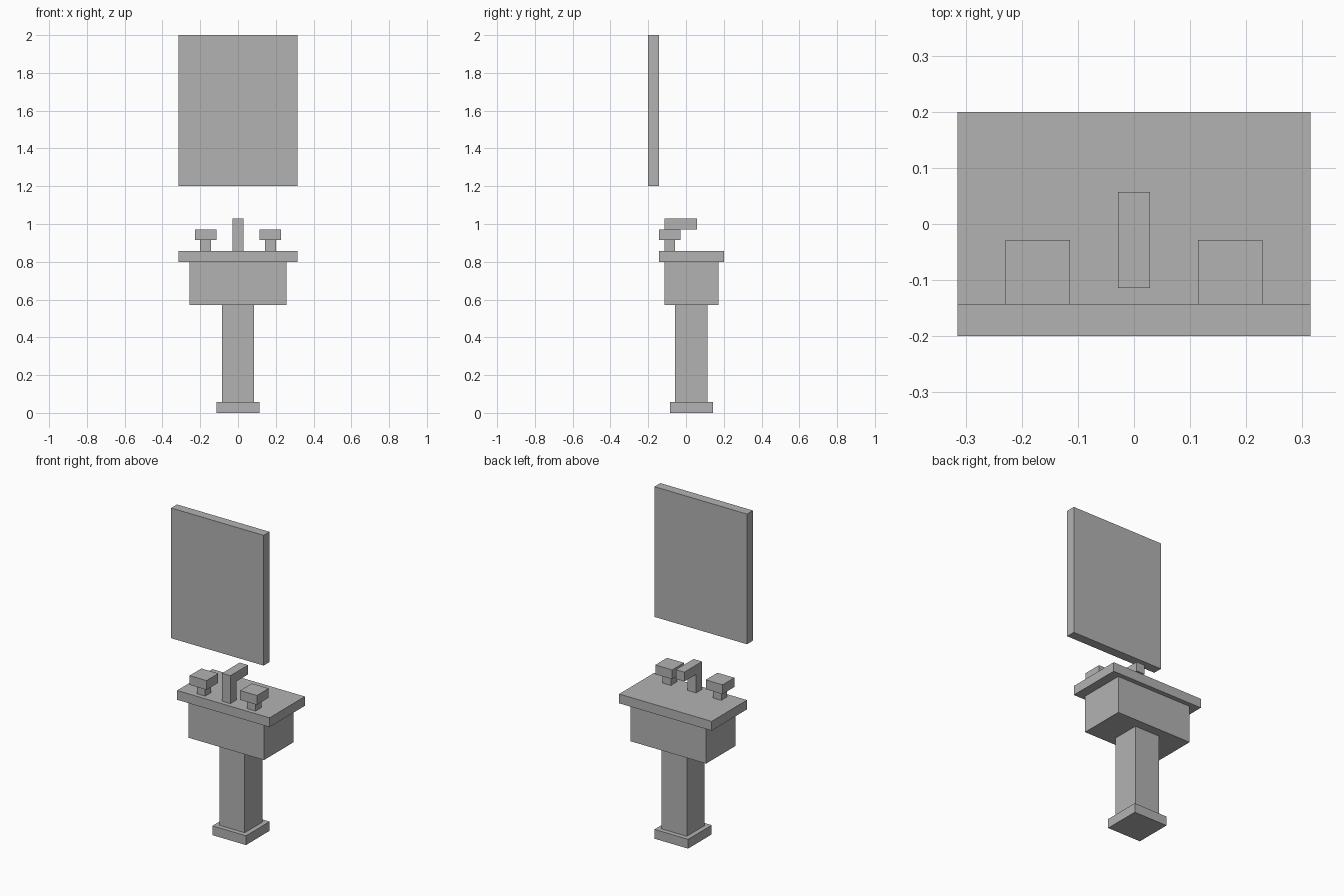
import bpy
import bmesh

U = 1 / 35  # modelling grid step

cube = bpy.data.objects.get("Cube")
if cube:
    bpy.data.objects.remove(cube, do_unlink=True)

grey = bpy.data.materials.new("plain_grey")
grey.use_nodes = True
colour = (0.45, 0.45, 0.45, 1)
grey.diffuse_color = colour
grey.node_tree.nodes["Principled BSDF"].inputs["Base Color"].default_value = colour


def extrude_profile(name, profile, x0, x1):
    """Extrude a (y, z) outline from x0 to x1, all in grid steps."""
    bm = bmesh.new()
    face = bm.faces.new([bm.verts.new((x0 * U, y * U, z * U)) for y, z in profile])
    ext = bmesh.ops.extrude_face_region(bm, geom=[face])
    moved = [v for v in ext["geom"] if isinstance(v, bmesh.types.BMVert)]
    bmesh.ops.translate(bm, verts=moved, vec=((x1 - x0) * U, 0, 0))
    bmesh.ops.recalc_face_normals(bm, faces=bm.faces)
    mesh = bpy.data.meshes.new(name)
    bm.to_mesh(mesh)
    bm.free()
    mesh.materials.append(grey)
    obj = bpy.data.objects.new(name, mesh)
    bpy.context.collection.objects.link(obj)
    return obj


def box(name, x, y, z):
    outline = [(y[0], z[0]), (y[1], z[0]), (y[1], z[1]), (y[0], z[1])]
    return extrude_profile(name, outline, *x)


# Pedestal and basin, stacked from the floor up
box("pedestal_base", (-4, 4), (-3, 5), (0, 2))
box("pedestal_column", (-3, 3), (-2, 4), (2, 20))
box("basin", (-9, 9), (-4, 6), (20, 28))
box("basin_rim", (-11, 11), (-5, 7), (28, 30))

# Tap handles on both sides
for side, s in (("left", 1), ("right", -1)):
    box(side + "_tap_stem", sorted((5 * s, 7 * s)), (-4, -2), (30, 32))
    box(side + "_tap_handle", sorted((4 * s, 8 * s)), (-5, -1), (32, 34))

# L-shaped spout reaching over the basin
spout = [(-4, 30), (-2, 30), (-2, 34), (2, 34), (2, 36), (-4, 36)]
extrude_profile("spout", spout, -1, 1)

# Wall mirror above the basin
box("mirror_panel", (-11, 11), (-7, -5), (42, 70))
